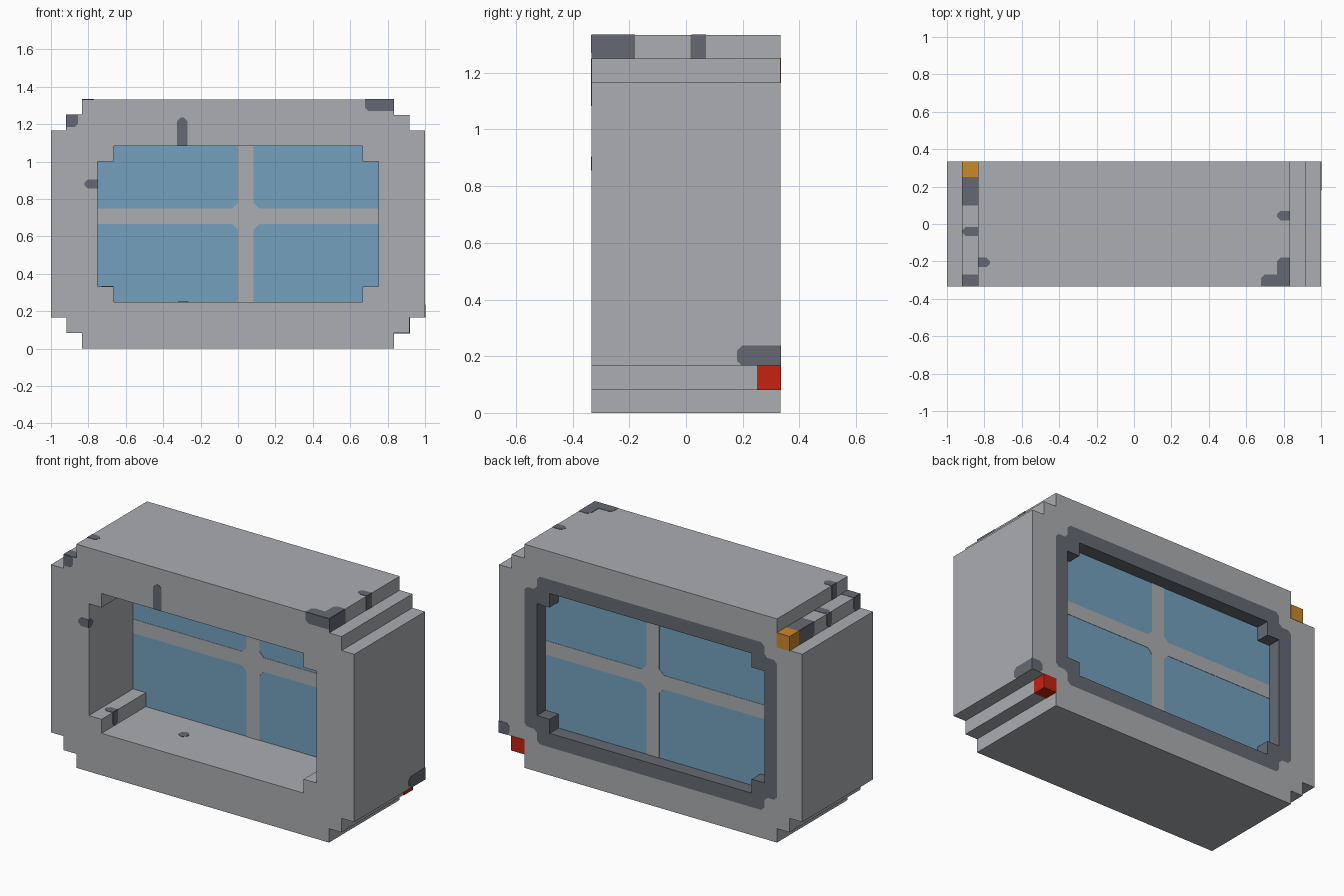
import bpy
import bmesh

if "Cube" in bpy.data.objects:
    bpy.data.objects.remove(bpy.data.objects["Cube"])

S = 1 / 12            # one block
MID = 8 * S           # centre height
FRONT, BACK = -4 * S, 4 * S
GLASS_FRONT, GLASS_BACK = S, 3 * S
SKIN = 0.002          # how far painted plates stand proud


def material(name, rgb):
    linear = [((c / 255 + 0.055) / 1.055) ** 2.4 for c in rgb] + [1]
    m = bpy.data.materials.new(name)
    m.use_nodes = True
    m.diffuse_color = linear
    m.node_tree.nodes["Principled BSDF"].inputs["Base Color"].default_value = linear
    return m


GREY = material("light grey", (171, 173, 177))
DARK = material("dark grey", (101, 105, 114))
BLUE = material("glass blue", (116, 160, 190))
RED = material("red", (197, 34, 16))
ORANGE = material("orange", (200, 136, 42))


def finish(name, bm, *mats):
    bmesh.ops.recalc_face_normals(bm, faces=bm.faces[:])
    mesh = bpy.data.meshes.new(name)
    bm.to_mesh(mesh)
    bm.free()
    for m in mats:
        mesh.materials.append(m)
    obj = bpy.data.objects.new(name, mesh)
    bpy.context.collection.objects.link(obj)


def stepped(cols, rows, steps):
    """Rectangle outline with staircase corners; half sizes in blocks."""
    quad = []
    for i in range(steps + 1):
        quad.append((cols - i, rows - steps + i))
        if i < steps:
            quad.append((cols - i - 1, rows - steps + i))
    flip = quad[::-1]
    loop = (quad + [(-x, z) for x, z in flip]
            + [(-x, -z) for x, z in quad] + [(x, -z) for x, z in flip])
    return [(x * S, MID + z * S) for x, z in loop]


def chamfer(loop, size, keep=lambda i: False):
    """Cut the corners of an outline, except those kept."""
    out = []
    for i, p in enumerate(loop):
        if keep(i):
            out.append(p)
            continue
        for q in (loop[i - 1], loop[(i + 1) % len(loop)]):
            length = abs(q[0] - p[0]) + abs(q[1] - p[1])
            t = min(size, 0.45 * length) / length
            out.append((p[0] + (q[0] - p[0]) * t, p[1] + (q[1] - p[1]) * t))
    return out


def prism(name, loop, axis, a, b, mat):
    """Extrude an outline along x, y or z from a to b."""
    def place(p, d):
        co = list(p)
        co.insert("xyz".index(axis), d)
        return co
    bm = bmesh.new()
    low, high = ([bm.verts.new(place(p, d)) for p in loop] for d in (a, b))
    bm.faces.new(low)
    bm.faces.new(high)
    for i in range(len(loop)):
        bm.faces.new((low[i - 1], low[i], high[i], high[i - 1]))
    finish(name, bm, mat)


# Hollow frame, with a dark rim and dark reveal at the back
inner = stepped(9, 5, 1)
bm = bmesh.new()


def ring(loop, y):
    vs = [bm.verts.new((x, y, z)) for x, z in loop]
    return vs, [bm.edges.new((vs[i - 1], vs[i])) for i in range(len(vs))]


def wall(a, b, index):
    for i in range(len(a)):
        bm.faces.new((a[i - 1], a[i], b[i], b[i - 1])).material_index = index


def cap(a, b, index):
    made = bmesh.ops.triangle_fill(bm, use_beauty=True, edges=a + b)["geom"]
    for f in made:
        if isinstance(f, bmesh.types.BMFace):
            f.material_index = index


outer_loop = stepped(12, 8, 2)
out_front, out_front_e = ring(outer_loop, FRONT)
out_back, out_back_e = ring(outer_loop, BACK)
in_front, in_front_e = ring(inner, FRONT)
in_mid, _ = ring(inner, GLASS_BACK)
in_back, in_back_e = ring(inner, BACK)
_, rim_e = ring(chamfer(stepped(10, 6, 1), 0.02), BACK)
cap(out_front_e, in_front_e, 0)
cap(out_back_e, rim_e, 0)
cap(rim_e, in_back_e, 1)
wall(out_front, out_back, 0)
wall(in_front, in_mid, 0)
wall(in_mid, in_back, 1)
finish("frame", bm, GREY, DARK)

# Glass pane and its crossing bars
prism("glass_pane", inner, "y", GLASS_FRONT, GLASS_BACK, BLUE)
x0, x1, z0, z1 = 0, S, MID, MID + S
L, B, T = 9 * S, MID - 5 * S, MID + 5 * S
cross = [(x0, B), (x1, B), (x1, z0), (L, z0), (L, z1), (x1, z1),
         (x1, T), (x0, T), (x0, z1), (-L, z1), (-L, z0), (x0, z0)]
prism("glazing_bars", chamfer(cross, 0.03, lambda i: i % 3 != 2), "y",
      GLASS_FRONT - SKIN, GLASS_BACK + SKIN, GREY)


# Coloured corner blocks at the back
def block(name, x, z, mat):
    h = S / 2 + SKIN
    loop = [(x - h, z - h), (x + h, z - h), (x + h, z + h), (x - h, z + h)]
    prism(name, loop, "y", GLASS_BACK, BACK + SKIN, mat)


block("red_corner_block", 10.5 * S, 1.5 * S, RED)
block("orange_corner_block", -10.5 * S, 14.5 * S, ORANGE)


# Dark stains; "joined" lists sides (Left, Right, Bottom, Top) meeting an edge
def stain(name, axis, pos, u0, u1, v0, v1, joined=""):
    loop = [(u0, v0), (u1, v0), (u1, v1), (u0, v1)]
    sides = ("LB", "RB", "RT", "LT")
    loop = chamfer(loop, 0.018, lambda i: any(s in joined for s in sides[i]))
    prism(name, loop, axis, pos - SKIN, pos + SKIN, DARK)


E, F, G = 10 * S, 11 * S, 9 * S
TOP, STEP, LOW = 16 * S, 15 * S, 14 * S

# Front face
stain("front_stain_corner", "y", FRONT, 0.68, E, 1.27, TOP, "RT")
stain("front_stain_step", "y", FRONT, -F, -0.855, 1.185, STEP, "LT")
stain("front_stain_upright", "y", FRONT, -0.325, -0.27, 13 * S, 1.235, "B")
stain("front_stain_side", "y", FRONT, -0.82, -G, 0.855, 0.905, "R")
# Top and the upper left corner
stain("top_stain_corner", "z", TOP, 0.68, E, FRONT, -0.27, "RB")
stain("top_stain_corner_arm", "z", TOP, 0.765, E, -0.28, -0.18, "RB")
stain("top_stain_left", "z", TOP, 0.765, E, 0.02, 0.07, "R")
stain("corner_side_stain", "x", E, FRONT, -0.18, STEP, TOP, "LBT")
stain("left_side_stain", "x", E, 0.015, 0.07, STEP, TOP, "BT")
# Upper right steps
stain("top_stain_right", "z", TOP, -E, -0.77, -0.23, -0.18, "L")
stain("riser_stain_right", "x", -E, -0.23, -0.18, STEP, TOP, "BT")
for i, (a, b, ends) in enumerate([(FRONT, -0.27, "L"), (-0.065, -0.015, ""),
                                  (0.1, GLASS_BACK, "R")]):
    across = "R" if i == 1 else "LR"
    stain(f"step_stain_{i}", "z", STEP, -F, -E, a, b,
          across + "BT" if i == 2 else across)
    stain(f"step_side_stain_{i}", "x", -F, a, b, LOW, STEP, "T" + ends)
# Lower left rear corner
stain("lower_side_stain", "x", 1, 0.18, BACK, 2 * S, 0.237, "R")
stain("lower_back_stain", "y", BACK, 0.93, 1, 2 * S, 0.237, "R")
# Inside the opening
stain("sill_stain", "z", 3 * S, -0.32, -0.265, -0.12, -0.06)
stain("ledge_stain", "z", 4 * S, -0.73, -8 * S, -0.23, -0.18, "R")
stain("ledge_riser_stain", "x", -8 * S, -0.23, -0.18, 3 * S, 4 * S, "T")
stain("inner_wall_stain", "x", -G, FRONT, -0.295, 0.855, 0.905, "L")
